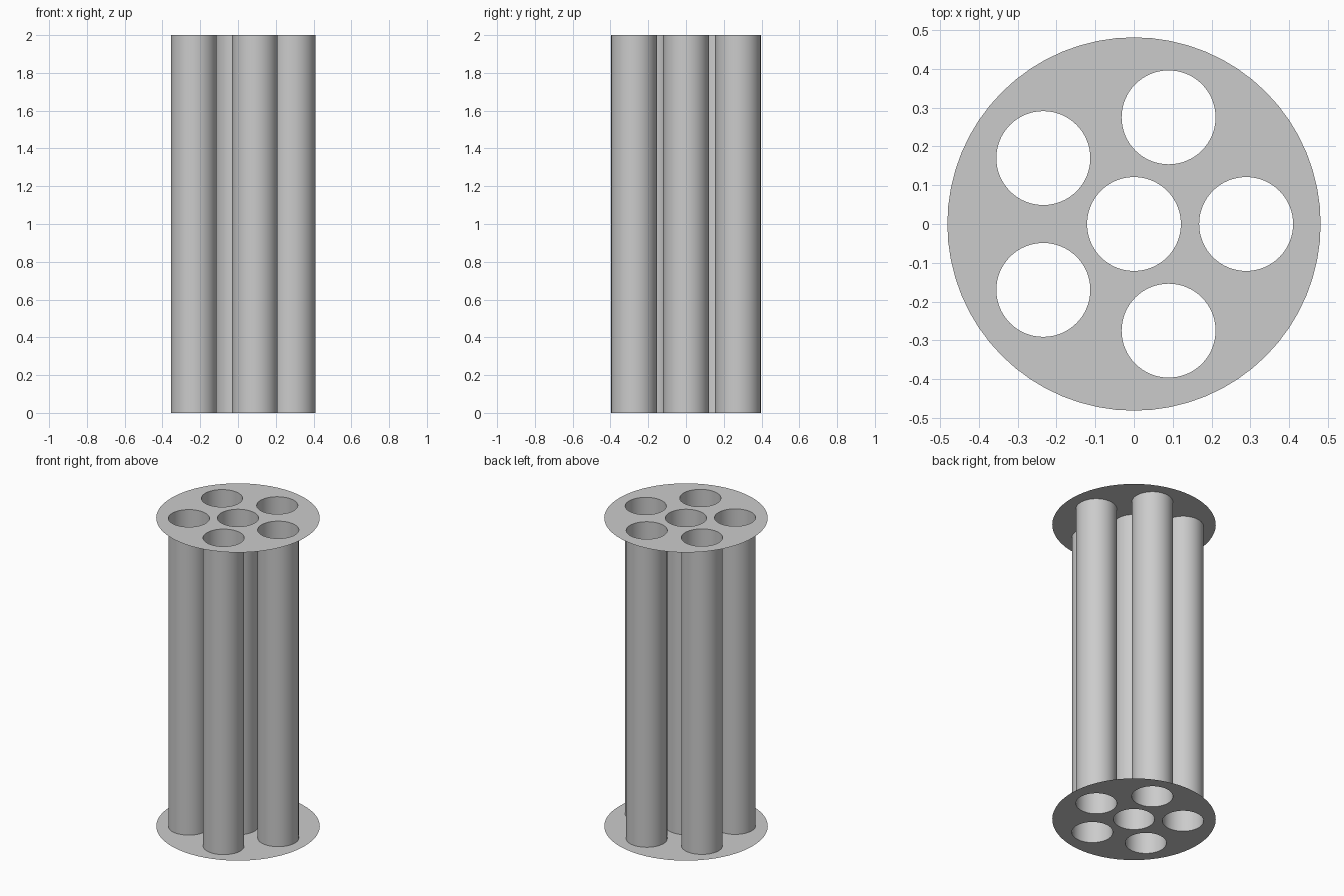
import bpy, bmesh, math
from mathutils import Vector

HEIGHT = 2.0
PLATE_R = 0.481
TUBE_R = 0.121
RING_R = 0.289
SEGMENTS = 64

if "Cube" in bpy.data.objects:
    bpy.data.objects.remove(bpy.data.objects["Cube"], do_unlink=True)

grey = bpy.data.materials.new("plain grey")
grey.use_nodes = True
colour = (0.6, 0.6, 0.6, 1)
grey.diffuse_color = colour
grey.node_tree.nodes["Principled BSDF"].inputs["Base Color"].default_value = colour

# One central tube and five around it
centres = [Vector((0, 0, 0))]
for i in range(5):
    a = math.tau * i / 5
    centres.append(Vector((RING_R * math.cos(a), RING_R * math.sin(a), 0)))


def circle(bm, centre, radius):
    verts = []
    for i in range(SEGMENTS):
        a = math.tau * i / SEGMENTS
        verts.append(bm.verts.new(centre + Vector((math.cos(a), math.sin(a), 0)) * radius))
    return [bm.edges.new((v, verts[(i + 1) % SEGMENTS])) for i, v in enumerate(verts)]


def finish(bm, name):
    mesh = bpy.data.meshes.new(name)
    bm.to_mesh(mesh)
    bm.free()
    mesh.materials.append(grey)
    obj = bpy.data.objects.new(name, mesh)
    bpy.context.collection.objects.link(obj)
    return obj


# Thin round end plates, pierced where the tubes open
def plate(name, z):
    bm = bmesh.new()
    edges = circle(bm, Vector((0, 0, z)), PLATE_R)
    for c in centres:
        edges += circle(bm, c + Vector((0, 0, z)), TUBE_R)
    bmesh.ops.triangle_fill(bm, use_beauty=True, edges=edges, normal=(0, 0, 1))
    for f in bm.faces:
        f.normal_update()
        if f.normal.z * (z - HEIGHT / 2) < 0:
            f.normal_flip()
    finish(bm, name)


# Open-ended tube walls
def tube(name, centre):
    bm = bmesh.new()
    edges = circle(bm, centre, TUBE_R)
    walls = bmesh.ops.extrude_edge_only(bm, edges=edges)["geom"]
    top = [g for g in walls if isinstance(g, bmesh.types.BMVert)]
    bmesh.ops.translate(bm, verts=top, vec=(0, 0, HEIGHT))
    for f in bm.faces:
        f.smooth = True
        f.normal_update()
        if f.normal.dot(f.calc_center_median() - centre) < 0:
            f.normal_flip()
    finish(bm, name)


plate("bottom_plate", 0)
plate("top_plate", HEIGHT)
for i, c in enumerate(centres):
    tube("centre_tube" if i == 0 else f"outer_tube_{i}", c)
